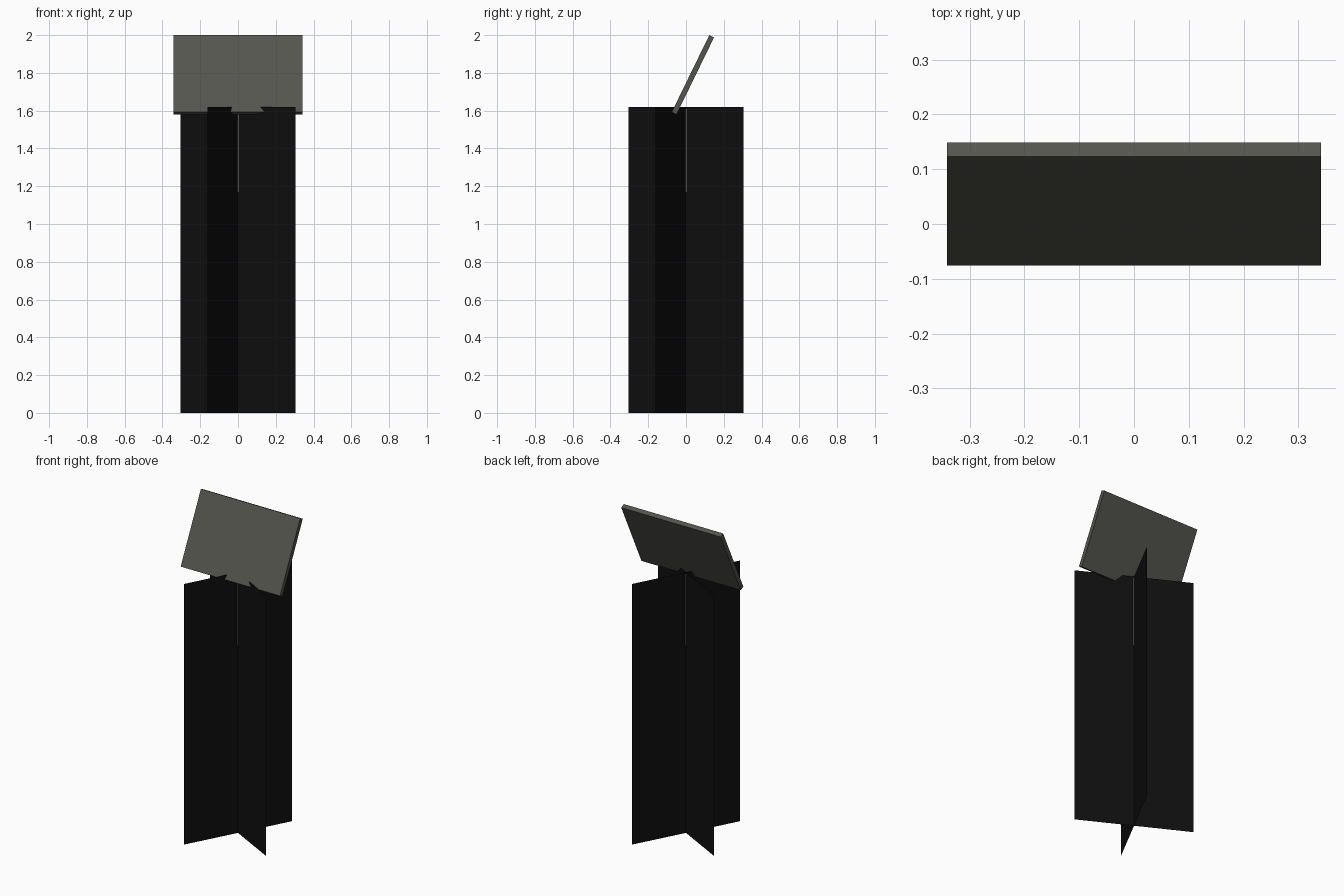
import bpy
import math

cube = bpy.data.objects.get("Cube")
if cube:
    bpy.data.objects.remove(cube, do_unlink=True)


def make_material(name, colour):
    mat = bpy.data.materials.new(name)
    mat.use_nodes = True
    mat.diffuse_color = (*colour, 1)
    bsdf = next(n for n in mat.node_tree.nodes if n.type == 'BSDF_PRINCIPLED')
    bsdf.inputs["Base Color"].default_value = (*colour, 1)
    return mat


def finish(name, mat, size):
    obj = bpy.context.object
    obj.name = name
    obj.scale = size
    bpy.ops.object.transform_apply(location=False, rotation=False, scale=True)
    obj.data.materials.append(mat)
    return obj


def box(name, mat, size, location, rotation=(0, 0, 0)):
    bpy.ops.mesh.primitive_cube_add(size=1, location=location, rotation=rotation)
    return finish(name, mat, size)


def upright_sheet(name, mat, width, height, turn):
    bpy.ops.mesh.primitive_plane_add(
        size=1, location=(0, 0, height / 2), rotation=(math.pi / 2, 0, turn))
    return finish(name, mat, (width, height, 1))


black = make_material("near black", (0.0045, 0.0045, 0.0045))
grey = make_material("warm grey", (0.088, 0.09, 0.075))

# Two thin sheets crossing at right angles
turn = -math.atan2(0.16, 0.303)
upright_sheet("wide_sheet", black, 0.686, 1.62, turn)
upright_sheet("deep_sheet", black, 0.686, 1.62, turn + math.pi / 2)

# Slim rod where the sheets meet
box("centre_rod", grey, (0.009, 0.009, 0.44), (0, 0, 1.39))

# Tilted board on top
box("tilted_board", grey, (0.683, 0.028, 0.453), (0, 0.0365, 1.79),
    (math.radians(-26), 0, 0))
